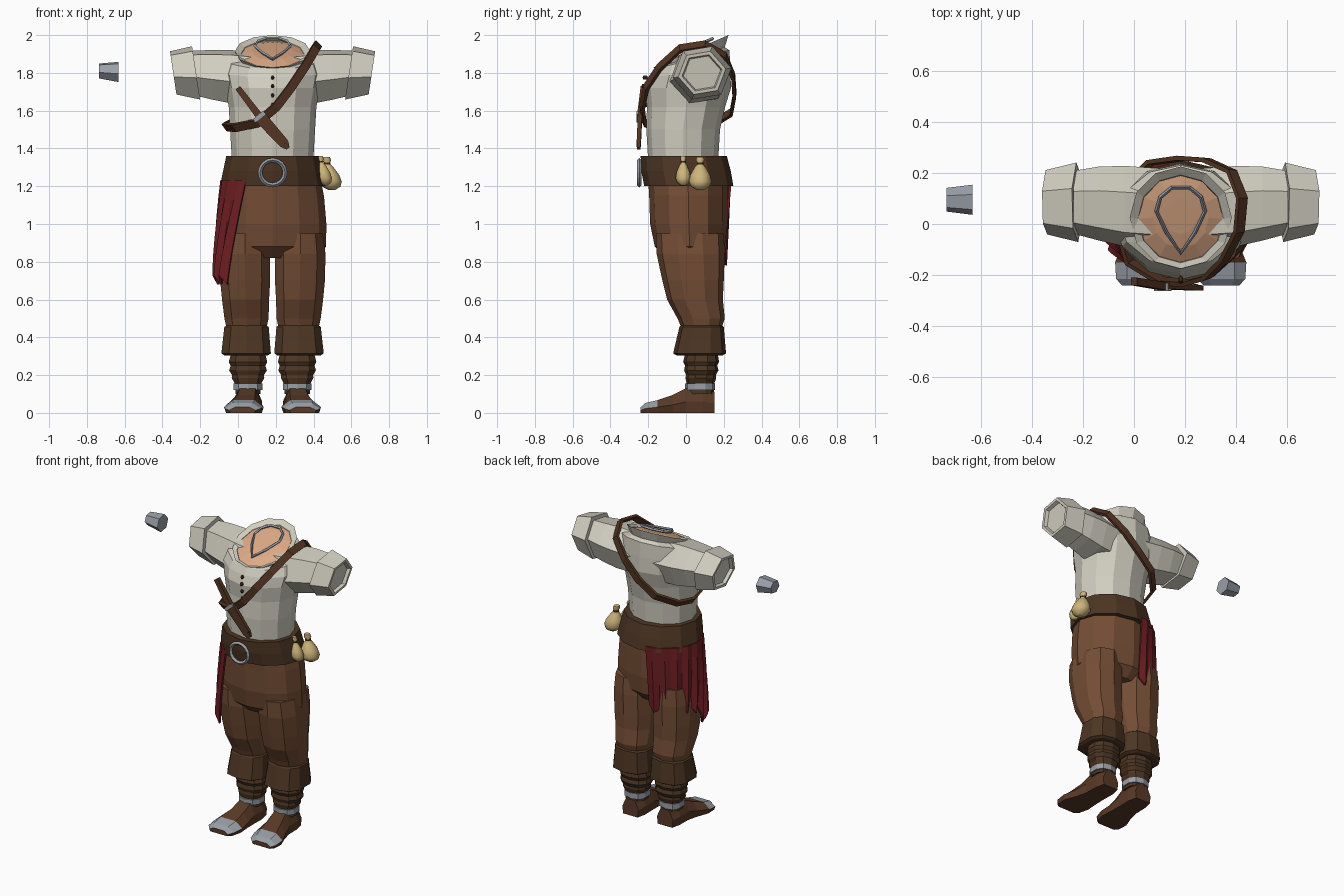
import bpy, bmesh, math
from mathutils import Vector

if "Cube" in bpy.data.objects:
    bpy.data.objects.remove(bpy.data.objects["Cube"])

X = 0.183  # body centre line


def material(name, rgb):
    m = bpy.data.materials.new(name)
    m.diffuse_color = (*rgb, 1)
    m.use_nodes = True
    m.node_tree.nodes["Principled BSDF"].inputs["Base Color"].default_value = m.diffuse_color
    return m


SHIRT = material("cream cloth", (0.64, 0.62, 0.53))
PANTS = material("warm brown cloth", (0.175, 0.075, 0.036))
DARK = material("dark brown leather", (0.075, 0.037, 0.017))
SHOE = material("shoe brown", (0.10, 0.042, 0.020))
STRAP = material("strap brown", (0.085, 0.034, 0.016))
RED = material("red cloth", (0.17, 0.014, 0.018))
GREY = material("grey metal", (0.32, 0.35, 0.39))
SKIN = material("skin", (0.72, 0.40, 0.24))
TAN = material("tan pouch", (0.61, 0.46, 0.20))


def finish(name, bm, *mats):
    bmesh.ops.recalc_face_normals(bm, faces=bm.faces)
    me = bpy.data.meshes.new(name)
    bm.to_mesh(me)
    bm.free()
    for m in mats:
        me.materials.append(m)
    ob = bpy.data.objects.new(name, me)
    bpy.context.collection.objects.link(ob)
    return ob


def loft(name, rings, *mats, closed=False):
    """Skin a list of equal point rings; cap the ends unless closed."""
    bm = bmesh.new()
    vs = [[bm.verts.new(p) for p in r] for r in rings]
    n = len(vs[0])
    pairs = list(zip(vs, vs[1:])) + ([(vs[-1], vs[0])] if closed else [])
    for a, b in pairs:
        for i in range(n):
            j = (i + 1) % n
            bm.faces.new((a[i], a[j], b[j], b[i]))
    if not closed:
        bm.faces.new(vs[0])
        bm.faces.new(vs[-1])
    return finish(name, bm, *mats)


def ring(cx, cy, z, rx, ry, n=12, tilt=0.0, box=1.0, turn=-90):
    """Horizontal ring; tilt raises it toward the back, box < 1 squares it."""
    pts = []
    for i in range(n):
        a = math.radians(turn) + math.tau * i / n
        c, s = math.cos(a), math.sin(a)
        c = math.copysign(abs(c) ** box, c)
        s = math.copysign(abs(s) ** box, s)
        pts.append(Vector((cx + rx * c, cy + ry * s, z + tilt * ry * s)))
    return pts


def span(cx, rx, y0, y1, z, **kw):
    return ring(cx, (y0 + y1) / 2, z, rx, (y1 - y0) / 2, **kw)


def xring(x, cy, cz, ry, rz, side=1, lean=0.0, n=6):
    """Ring facing sideways, for sleeves."""
    pts = []
    for i in range(n):
        a = math.radians(10) + math.tau * i / n
        z = cz + rz * math.sin(a)
        pts.append(Vector((x + side * lean * (z - cz), cy + ry * math.cos(a), z)))
    return pts


def bar(name, p0, p1, w0, w1, thick, mat):
    """Tapered flat bar facing the front."""
    p0, p1 = Vector(p0), Vector(p1)
    t = (p1 - p0).normalized()
    side = t.cross(Vector((0, 1, 0))).normalized()
    out = side.cross(t) * thick / 2
    return loft(name, [[p + side * w / 2 + out, p - side * w / 2 + out,
                        p - side * w / 2 - out, p + side * w / 2 - out]
                       for p, w in ((p0, w0), (p1, w1))], mat)


# shirt body with open collar: z, cy, rx, ry, tilt
body = [(1.33, -.015, .215, .185, 0), (1.5, -.015, .225, .195, 0),
        (1.62, .0, .232, .207, 0), (1.72, .01, .25, .228, 0),
        (1.80, .02, .265, .215, .1), (1.87, .03, .245, .20, .25),
        (1.88, .02, .185, .185, .3), (1.914, .025, .2, .2, .43),
        (1.90, .02, .168, .172, .42), (1.86, .02, .16, .165, .4)]
loft("shirt", [ring(X, cy, z, rx, ry, 12, t) for z, cy, rx, ry, t in body], SHIRT)

# bare neck and upper chest
loft("neck", [ring(X, .02, 1.86, .165, .17, 12, .42), ring(X, .02, 1.898, .166, .17, 12, .42),
              ring(X, .025, 1.915, .11, .12, 12, .40), ring(X, .03, 1.92, .06, .07, 12, .38)], SKIN)

# teardrop necklace
shape = [(0, -.115), (.055, -.035), (.095, .05), (.08, .105), (.035, .142),
         (-.035, .142), (-.08, .105), (-.095, .05), (-.055, -.035)]
neck_rings = []
for x, y in shape:
    p = Vector((X + x, y, 1.922 + .42 * y))
    o = Vector((x, y - .03, 0)).normalized() * .008
    u = Vector((0, 0, .009))
    neck_rings.append([p + o, p + u, p - o, p - u])
loft("necklace", neck_rings, GREY, closed=True)

# sleeves and turned-back cuffs
for s, tag in ((-1, "right"), (1, "left")):
    arm = [(.08, .06, 1.77, .16, .145), (.22, .07, 1.78, .16, .15),
           (.32, .08, 1.79, .147, .14), (.42, .085, 1.80, .125, .125)]
    loft(tag + "_sleeve", [xring(X + s * o, cy, cz, ry, rz, s)
                           for o, cy, cz, ry, rz in arm], SHIRT)
    cuff = [(.405, .115), (.405, .158), (.526, .128), (.526, .108), (.505, .10)]
    loft(tag + "_sleeve_cuff", [xring(X + s * o, .085, 1.80, r, r * .95, s, .15)
                                for o, r in cuff], SHIRT)

# loose metal cup beside the right arm
loft("metal_cup", [xring(-.735, .095, 1.81, .047, .042),
                   xring(-.632, .095, 1.805, .06, .057)], GREY)

# shirt buttons
for i, z in enumerate((1.775, 1.73, 1.68, 1.63)):
    y = -.222 + .006 * abs(i - 1)
    loft(f"button_{i}", [ring(X, y, z - .01, .006, .01, 6), ring(X, y, z, .011, .014, 6),
                         ring(X, y, z + .01, .006, .01, 6)], STRAP)

# belt and round buckle
loft("belt", [ring(X, .015, 1.2, .278, .236), ring(X, 0, 1.28, .262, .237),
              ring(X, -.012, 1.36, .245, .228)], DARK)
loft("buckle", [[Vector((X + (.066 + .012 * math.cos(b)) * math.cos(a), -.247 + .012 * math.sin(b),
                         1.272 + (.066 + .012 * math.cos(b)) * math.sin(a)))
                 for b in (0, math.pi / 2, math.pi, 1.5 * math.pi)]
                for a in (math.tau * i / 16 for i in range(16))], GREY, closed=True)

# shoulder strap, a closed flat band
path = [(-.25, .02, 1.515), (-.2, -.15, 1.51), (-.08, -.222, 1.535), (.02, -.232, 1.62),
        (.1, -.21, 1.725), (.17, -.14, 1.83), (.228, -.03, 1.93), (.24, .1, 1.95),
        (.2, .205, 1.89), (.1, .25, 1.78), (0, .257, 1.68), (-.12, .24, 1.59), (-.22, .14, 1.53)]
path = [Vector(p) for p in path]
centre = Vector((0, .02, 1.7))
band = []
for i, p in enumerate(path):
    t = (path[(i + 1) % len(path)] - path[i - 1]).normalized()
    n = p - centre
    n = (n - t * n.dot(t)).normalized()
    w = t.cross(n) * .023
    q = p + Vector((X, 0, 0))
    n *= .009
    band.append([q + w + n, q - w + n, q - w - n, q + w - n])
loft("shoulder_strap", band, STRAP, closed=True)

# dagger in its sheath on the strap
bar("dagger_grip", (.0, -.225, 1.72), (.11, -.243, 1.575), .03, .038, .03, STRAP)
bar("dagger_guard", (.085, -.247, 1.545), (.14, -.247, 1.59), .022, .022, .03, GREY)
bar("dagger_sheath", (.11, -.243, 1.575), (.245, -.25, 1.425), .068, .052, .022, STRAP)
bar("sheath_tip", (.245, -.25, 1.425), (.265, -.25, 1.40), .052, .02, .02, STRAP)

# hips and trouser legs
loft("trouser_hips", [ring(X, .01, 1.23, .255, .21), span(X, .272, -.195, .22, 1.15),
                      span(X, .285, -.19, .22, 1.0), span(X, .283, -.165, .205, .88),
                      span(X, .22, -.10, .15, .82)], PANTS)
leg = [(.147, .125, -.16, .20, .95), (.147, .139, -.155, .205, .84), (.145, .138, -.125, .2, .70),
       (.143, .13, -.10, .195, .60), (.138, .122, -.045, .205, .50), (.138, .108, -.02, .185, .44)]
for s, tag in ((-1, "right"), (1, "left")):
    loft(tag + "_trouser_leg", [span(X + s * c, rx, a, b, z, n=10, box=.85)
                                for c, rx, a, b, z in leg], PANTS)
    # folded boot top, wrinkled shaft and ankle band
    fold = [(.138, .10, -.02, .18, .47), (.138, .122, -.035, .20, .455),
            (.14, .136, -.068, .212, .315), (.14, .12, -.05, .195, .305)]
    loft(tag + "_boot_fold", [span(X + s * c, rx, a, b, z, n=10, box=.75)
                              for c, rx, a, b, z in fold], DARK)
    shaft = [(.09, 0, .165, .33), (.106, -.015, .175, .27), (.096, -.005, .165, .25),
             (.104, -.01, .172, .225), (.088, 0, .158, .2), (.09, -.003, .16, .185),
             (.07, .005, .148, .15), (.07, .005, .148, .1)]
    loft(tag + "_boot_shaft", [span(X + s * .13, rx, a, b, z, n=10, box=.85)
                               for rx, a, b, z in shaft], DARK)
    loft(tag + "_ankle_band", [span(X + s * .13, .079, -.006, .154, z, n=10, box=.85)
                               for z in (.12, .155)], GREY)
    # shoe: y, centre offset, half width, height
    secs = []
    for y, c, w, h in ((.15, .13, .06, .11), (.09, .13, .075, .135), (0, .132, .075, .13),
                       (-.07, .14, .085, .095), (-.15, .152, .105, .068),
                       (-.215, .158, .095, .052), (-.24, .16, .07, .03)):
        x = X + s * c
        secs.append([Vector((x + k * w, y, z)) for k, z in
                     ((-.9, 0), (.9, 0), (1, h * .45), (.55, h), (-.55, h), (-1, h * .45))])
    shoe = loft(tag + "_shoe", secs, SHOE, GREY)
    for f in shoe.data.polygons:
        if f.center.y < -.16 and f.normal.z > .35:  # metal toe cap
            f.material_index = 1

# red sash hanging from the belt, wrapping the right side to the back
bm = bmesh.new()
COLS, ROWS = 16, 5
grid = []
for i in range(COLS + 1):
    u = i / COLS
    hem = .80 + .025 * math.cos(i * 2.4)
    if u > .68:
        hem = .68 + .05 * (i % 2)
    col = []
    for j in range(ROWS + 1):
        v = j / ROWS
        a = math.radians(100 + u * (138 - 24 * v))
        k = 1 + (.03 * v + .012) * (1 if i % 2 else -1)
        bulge = .268 + .034 * math.sin(min(v * 1.4, 1.8))
        col.append(bm.verts.new((X + bulge * k * math.cos(a),
                                 .01 - .01 * v + (.232 - .02 * v) * k * math.sin(a),
                                 1.23 + (hem - 1.23) * v)))
    grid.append(col)
for a, b in zip(grid, grid[1:]):
    for j in range(ROWS):
        bm.faces.new((a[j], b[j], b[j + 1], a[j + 1]))
sash = finish("sash", bm, RED)
solid = sash.modifiers.new("thickness", "SOLIDIFY")
solid.thickness = .012
solid.offset = 0

# two money pouches on the left hip
profile = [(1.0, .32), (.9, .38), (.8, .2), (.68, .5), (.45, .88), (.25, 1), (.1, .8), (0, .3)]
for tag, cx, cy, z0, h, r in (("front", .465, -.015, 1.205, .155, .04),
                              ("back", .497, .075, 1.18, .175, .06)):
    pouch = loft(tag + "_pouch", [ring(cx - .03 * v, cy, z0 + h * v, r * k, r * k, 12)
                                  for v, k in profile], TAN)
    for f in pouch.data.polygons:
        f.use_smooth = len(f.vertices) == 4
    loft(tag + "_pouch_tie", [ring(cx - .024, cy, z0 + h * v, r * .3, r * .3, 8)
                              for v in (.77, .83)], DARK)
